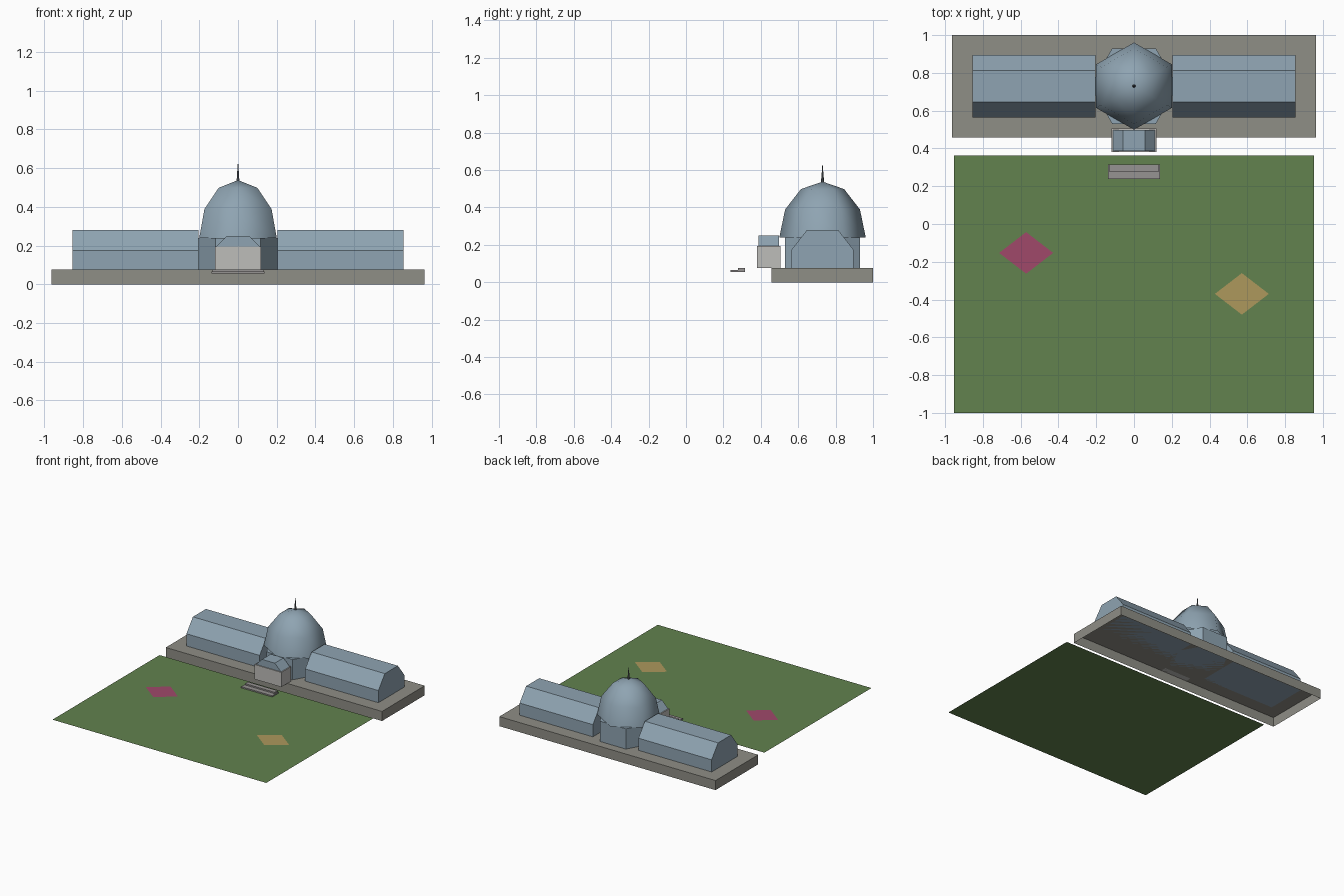
import bpy, bmesh, math
from mathutils import Matrix

cube = bpy.data.objects.get("Cube")
if cube:
    bpy.data.objects.remove(cube, do_unlink=True)


def material(name, rgb):
    """Flat colour given as 0-255 display values, stored linear."""
    lin = [((c / 255 + 0.055) / 1.055) ** 2.4 for c in rgb]
    m = bpy.data.materials.new(name)
    m.use_nodes = True
    m.diffuse_color = (*lin, 1)
    m.node_tree.nodes["Principled BSDF"].inputs["Base Color"].default_value = (*lin, 1)
    return m


STONE = material("terrace stone", (143, 142, 134))
GLASS = material("blue grey glass", (143, 164, 178))
PLASTER = material("pale plaster", (190, 189, 186))
STEP = material("step stone", (150, 147, 146))
METAL = material("dark metal", (95, 100, 105))
GRASS = material("grass green", (98, 130, 78))
PINK = material("pink flowers", (160, 73, 106))
GOLD = material("golden flowers", (173, 152, 92))


def finish(name, bm, mat):
    bmesh.ops.recalc_face_normals(bm, faces=bm.faces)
    mesh = bpy.data.meshes.new(name)
    bm.to_mesh(mesh)
    bm.free()
    mesh.materials.append(mat)
    ob = bpy.data.objects.new(name, mesh)
    bpy.context.collection.objects.link(ob)
    return ob


def box(name, x, y, z, mat, open_bottom=False):
    bm = bmesh.new()
    bmesh.ops.create_cube(bm, size=1)
    for v in bm.verts:
        for i, (lo, hi) in enumerate((x, y, z)):
            v.co[i] = lo if v.co[i] < 0 else hi
    if open_bottom:
        bm.normal_update()
        bmesh.ops.delete(bm, geom=[f for f in bm.faces if f.normal.z < -0.5],
                         context="FACES_ONLY")
    return finish(name, bm, mat)


def prism(name, profile, start, end, mat):
    """Extrude a closed profile from 3D points along start -> end."""
    bm = bmesh.new()
    face = bm.faces.new([bm.verts.new(p) for p in profile])
    ext = bmesh.ops.extrude_face_region(bm, geom=[face], use_keep_orig=True)
    verts = [g for g in ext["geom"] if isinstance(g, bmesh.types.BMVert)]
    bmesh.ops.translate(bm, verts=verts, vec=[b - a for a, b in zip(start, end)])
    return finish(name, bm, mat)


def sheet(name, points, z, mat):
    bm = bmesh.new()
    bm.faces.new([bm.verts.new((x, y, z)) for x, y in points])
    ob = finish(name, bm, mat)
    if ob.data.polygons[0].normal.z < 0:
        ob.data.flip_normals()
    return ob


FLOOR, CY = 0.077, 0.73   # terrace top, building centre line
LAWN = 0.055

# Terrace, an open-bottomed plinth
box("terrace", (-0.963, 0.963), (0.457, 1.0), (0, FLOOR), STONE, open_bottom=True)

# Two long greenhouse wings
half = [(0.165, FLOOR), (0.165, 0.175), (0.083, 0.28)]
outline = half + [(-y, z) for y, z in reversed(half)]
for side, s in (("left", 1), ("right", -1)):
    prism(side + "_wing", [(s * 0.203, CY + y, z) for y, z in outline],
          (s * 0.203, 0, 0), (s * 0.855, 0, 0), GLASS)

# Hexagonal drum
R, SPRING = 0.231, 0.24
ring = [(R * math.cos(i * math.pi / 3), CY + R * math.sin(i * math.pi / 3), FLOOR)
        for i in range(6)]
prism("dome_drum", ring, (0, 0, FLOOR), (0, 0, SPRING), GLASS)

# Six-sided smooth dome: upper half of a stretched sphere
bm = bmesh.new()
bmesh.ops.create_uvsphere(bm, u_segments=6, v_segments=6, radius=R)
bmesh.ops.delete(bm, geom=[v for v in bm.verts if v.co.z < -0.01], context="VERTS")
bmesh.ops.scale(bm, verts=bm.verts, vec=(1, 1, 1.29))
bmesh.ops.translate(bm, verts=bm.verts, vec=(0, CY, SPRING))
for f in bm.faces:
    f.smooth = True
finish("dome", bm, GLASS)

# Spire on the dome
bm = bmesh.new()
bmesh.ops.create_cone(bm, cap_ends=True, segments=6, radius1=0.009, radius2=0.001,
                      depth=0.1, matrix=Matrix.Translation((0, CY, 0.578)))
finish("spire", bm, METAL)

# Entrance porch with a small glazed roof
box("porch", (-0.12, 0.12), (0.38, 0.505), (FLOOR, 0.195), PLASTER)
prism("porch_roof", [(x, 0.387, z) for x, z in
                     ((-0.112, 0.195), (0.112, 0.195), (0.057, 0.25), (-0.057, 0.25))],
      (0, 0.387, 0), (0, 0.498, 0), GLASS)

# Entrance steps
box("lower_step", (-0.138, 0.138), (0.238, 0.315), (0.056, 0.066), STEP)
box("upper_step", (-0.132, 0.132), (0.278, 0.315), (0.066, FLOOR), STEP)

# Lawn and its two diamond flower beds
sheet("lawn", [(-0.952, -1), (0.952, -1), (0.952, 0.362), (-0.952, 0.362)], LAWN, GRASS)
for name, x, y, mat in (("pink_flower_bed", -0.571, -0.153, PINK),
                        ("golden_flower_bed", 0.571, -0.37, GOLD)):
    sheet(name, [(x - 0.143, y), (x, y - 0.11), (x + 0.143, y), (x, y + 0.11)],
          LAWN + 0.003, mat)
